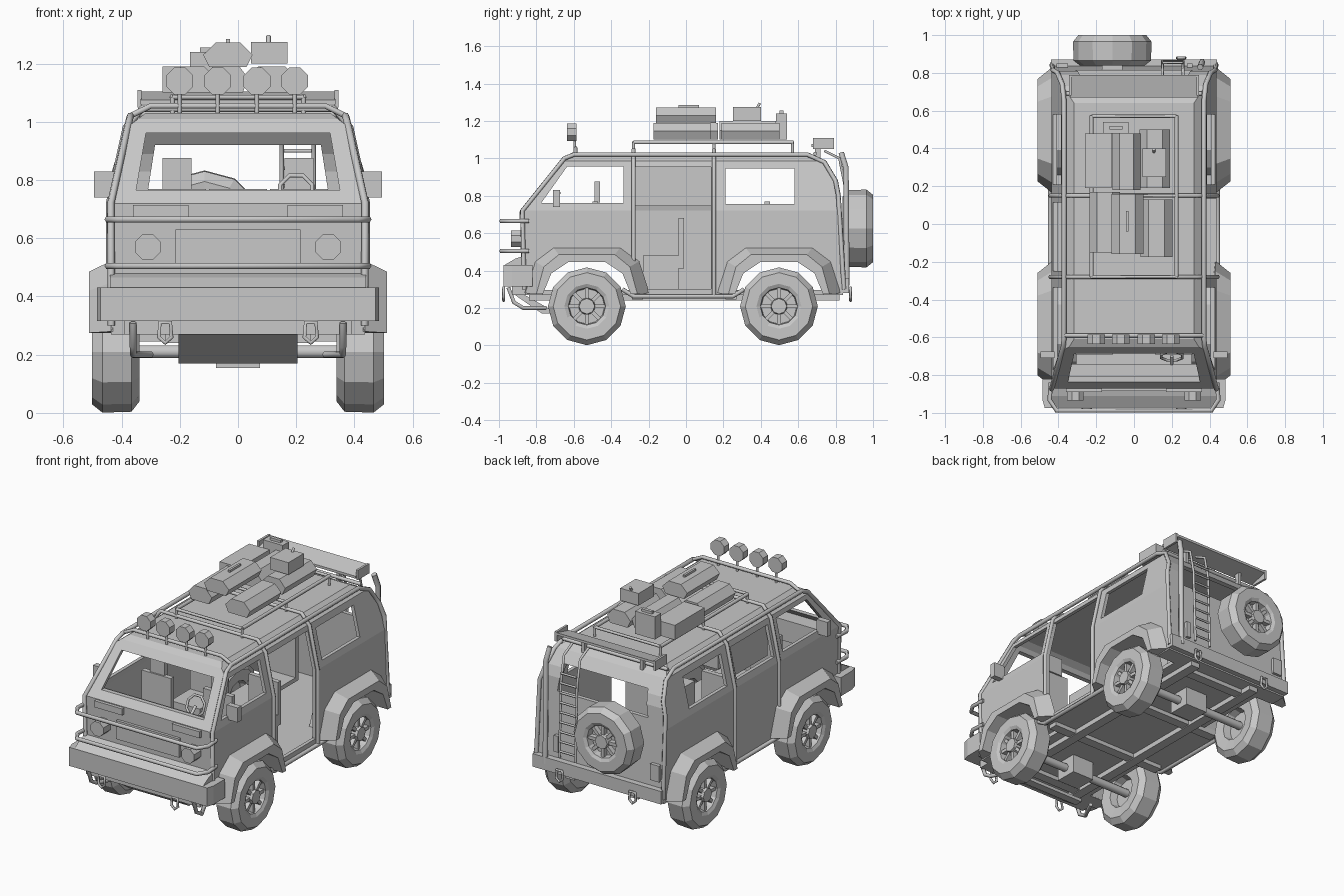
import bpy, bmesh, math
from mathutils import Matrix

if "Cube" in bpy.data.objects:
    bpy.data.objects.remove(bpy.data.objects["Cube"])

mat = bpy.data.materials.new("plain_grey")
mat.diffuse_color = (0.58, 0.58, 0.58, 1)
mat.use_nodes = True
mat.node_tree.nodes["Principled BSDF"].inputs["Base Color"].default_value = mat.diffuse_color


def finish(name, bm):
    bmesh.ops.recalc_face_normals(bm, faces=bm.faces)
    me = bpy.data.meshes.new(name)
    bm.to_mesh(me)
    bm.free()
    me.materials.append(mat)
    ob = bpy.data.objects.new(name, me)
    bpy.context.collection.objects.link(ob)
    return ob


def prism(name, pts, axis, a, b):
    """Extrude a polygon along an axis: x takes (y,z), y takes (x,z), z takes (x,y)."""
    put = {"x": lambda p, t: (t, p[0], p[1]), "y": lambda p, t: (p[0], t, p[1]),
           "z": lambda p, t: (p[0], p[1], t)}[axis]
    bm = bmesh.new()
    lo = [bm.verts.new(put(p, a)) for p in pts]
    hi = [bm.verts.new(put(p, b)) for p in pts]
    bm.faces.new(lo)
    bm.faces.new(hi)
    for i in range(len(pts)):
        j = (i + 1) % len(pts)
        bm.faces.new((lo[i], lo[j], hi[j], hi[i]))
    return finish(name, bm)


def box(name, x0, x1, y0, y1, z0, z1):
    return prism(name, [(x0, y0), (x1, y0), (x1, y1), (x0, y1)], "z", z0, z1)


def ngon(cx, cy, r, n, turn=.5):
    return [(cx + r * math.cos(2 * math.pi * (i + turn) / n),
             cy + r * math.sin(2 * math.pi * (i + turn) / n)) for i in range(n)]


def tube(name, pts, r=.011, cyclic=False):
    cu = bpy.data.curves.new(name, "CURVE")
    cu.dimensions = "3D"
    cu.bevel_depth = r
    cu.bevel_resolution = 1
    cu.use_fill_caps = True
    sp = cu.splines.new("POLY")
    sp.points.add(len(pts) - 1)
    for q, p in zip(sp.points, pts):
        q.co = (*p, 1)
    sp.use_cyclic_u = cyclic
    cu.materials.append(mat)
    ob = bpy.data.objects.new(name, cu)
    bpy.context.collection.objects.link(ob)
    return ob


def shell(name, profile, half):
    """Side profile made solid, leaning inward above the belt and again at the roof edge."""
    ob = prism(name, profile, "x", -half, half)
    bm = bmesh.new()
    bm.from_mesh(ob.data)
    for z in (.72, .985):
        bmesh.ops.bisect_plane(bm, geom=bm.verts[:] + bm.edges[:] + bm.faces[:],
                               plane_co=(0, 0, z), plane_no=(0, 0, 1))
    for v in bm.verts:
        z = v.co.z
        w = half - max(0, min(z, .985) - .72) * .23 - max(0, z - .985) * 1.3
        v.co.x = math.copysign(w, v.co.x)
    bm.to_mesh(ob.data)
    bm.free()
    return ob


def wheel(name, M):
    """Twelve-sided tyre round local x (outside is +x), with recessed rim, hub and spokes."""
    prof = [(-.03, .09), (-.075, .1), (-.082, .17), (-.055, .205), (.045, .208), (.08, .18),
            (.08, .12), (.07, .1), (.03, .095)]
    bm = bmesh.new()
    n, rings = 12, []
    for x, r in prof:
        rings.append([bm.verts.new((x, *p)) for p in ngon(0, 0, r, n, 0)])
    for a, b in zip(rings, rings[1:]):
        for i in range(n):
            bm.faces.new((a[i], a[(i + 1) % n], b[(i + 1) % n], b[i]))
    bm.faces.new(rings[0])
    bm.faces.new(rings[-1])
    for k in range(8):
        R = Matrix.Rotation(k * math.pi / 4, 4, "X")
        bmesh.ops.create_cube(bm, size=1, matrix=R @ Matrix.Translation((.045, 0, .06))
                              @ Matrix.Diagonal((.03, .02, .08, 1)))
    bmesh.ops.create_cone(bm, segments=8, radius1=.048, radius2=.042, depth=.05, cap_ends=True,
                          matrix=Matrix.Translation((.05, 0, 0)) @ Matrix.Rotation(math.pi / 2, 4, "Y"))
    ob = finish(name, bm)
    ob.data.transform(M)
    return ob


# Hollow body with cut openings
body = shell("body", [(-.86, .27), (-.87, .72), (-.65, 1.01), (-.61, 1.03), (.64, 1.03),
                      (.73, .985), (.79, .9), (.81, .84), (.84, .27)], .437)
cuts = [shell("cut", [(-.835, .295), (-.845, .715), (-.64, .985), (-.6, 1.008), (.63, 1.008),
                      (.71, .968), (.765, .89), (.785, .83), (.815, .295)], .415)]
half = [(.24, .2), (.235, .29), (.19, .385), (.10, .445)]
full = lambda h: h + [(-y, z) for y, z in reversed(h)]
WY = (-.53, .497)
for s in (-1, 1):
    for cy in WY:
        cuts.append(prism("cut", [(cy + y, z) for y, z in full(half)], "x", *sorted((s * .31, s * .6))))
    a, b = sorted((s * .25, s * .6))
    cuts.append(prism("cut", [(-.775, .76), (-.335, .76), (-.335, .957), (-.635, .957)], "x", a, b))
    cuts.append(prism("cut", [(.21, .757), (.58, .757), (.58, .945), (.21, .945)], "x", a, b))
cuts.append(prism("cut", [(-.35, .765), (.35, .765), (.316, .962), (-.316, .962)], "y", -1, -.55))
cuts.append(prism("cut", [(-.31, .76), (.31, .76), (.285, .92), (-.285, .92)], "y", .6, 1))
cuts.append(box("cut", .25, .6, -.27, .135, .302, .955))
cuts.append(box("cut", -.6, -.25, -.25, .115, .76, .95))
for c in cuts:
    m = body.modifiers.new("cut", "BOOLEAN")
    m.operation, m.solver, m.object = "DIFFERENCE", "EXACT", c
dg = bpy.context.evaluated_depsgraph_get()
new = bpy.data.meshes.new_from_object(body.evaluated_get(dg))
body.modifiers.clear()
body.data = new
for c in cuts:
    bpy.data.objects.remove(c)
box("closed_side_pane", -.368, -.36, -.27, .135, .745, .96)

# Flared fenders with wheel-well liners, and wheels
base = [(.335, .28), (.28, .45), (.18, .525)]
tip = [(.27, .275), (.23, .42), (.15, .485)]
inner = [(.235, .275), (.19, .385), (.10, .445)]
liner = [(.245, .275), (.197, .392), (.105, .453)]
for s in (-1, 1):
    for cy, tag in zip(WY, ("front", "rear")):
        bm = bmesh.new()
        rows = [[bm.verts.new((s * x, cy + y, z)) for y, z in full(h)]
                for h, x in ((base, .43), (tip, .512), (inner, .512), (inner, .305), (liner, .305), (liner, .42))]
        for a, b in zip(rows, rows[1:] + rows[:1]):
            for i in range(5):
                bm.faces.new((a[i], a[i + 1], b[i + 1], b[i]))
        for i in (0, 5):
            bm.faces.new([r[i] for r in rows])
        finish(tag + "_fender", bm)
        R = Matrix.Identity(4) if s > 0 else Matrix.Rotation(math.pi, 4, "Z")
        wheel(tag + "_wheel", Matrix.Translation((s * .421, cy, .209)) @ R)
wheel("spare_wheel", Matrix.Translation((-.115, .92, .625)) @ Matrix.Rotation(math.pi / 2, 4, "Z"))
box("spare_mount", -.17, -.06, .8, .88, .57, .68)

# External tube cage
for s in (-1, 1):
    tube("side_cage", [(s * .435, -.865, .3), (s * .437, -.875, .72), (s * .375, -.65, 1.0), (s * .37, -.6, 1.02),
                       (s * .37, .65, 1.02), (s * .38, .74, .98), (s * .405, .8, .88),
                       (s * .43, .815, .8), (s * .435, .845, .3)], .013)
    tube("sill_bar", [(s * .44, -.34, .3), (s * .443, -.28, .262), (s * .443, .25, .262), (s * .44, .31, .3)], .013)
for y in (-.28, .15):
    h = [(.442, .27), (.442, .72), (.385, .98), (.33, 1.045)]
    tube("cage_hoop", [(x, y, z) for x, z in h] + [(-x, y, z) for x, z in reversed(h)], .012)
tube("windscreen_bar", [(-.37, -.59, 1.02), (-.3, -.59, 1.055), (.3, -.59, 1.055), (.37, -.59, 1.02)])
tube("rear_roof_bar", [(-.36, .69, 1.025), (.36, .69, 1.025)])

# Roof rack
for s in (-1, 1):
    tube("rack_rail", [(s * .225, -.28, 1.085), (s * .225, .575, 1.085)])
    for y in (-.28, .15, .57):
        tube("rack_post", [(s * .225, y, 1.02), (s * .225, y, 1.085)], .009)
for y in (-.28, .15, .57):
    tube("rack_crossbar", [(-.225, y, 1.085), (.225, y, 1.085)], .009)


# Luggage: bed rolls, cases and cans
def roll(name, x, z, w, h, y0, y1):
    prism(name, [(x - w, z), (x - w * .75, z - h), (x + w * .75, z - h), (x + w, z),
                 (x + w * .5, z + h), (x - w * .5, z + h)], "y", y0, y1)


roll("left_front_roll", -.155, 1.145, .08, .045, -.15, .17)
roll("right_front_roll", .12, 1.145, .085, .045, -.175, .13)
roll("top_roll", -.035, 1.23, .085, .042, -.16, .16)
box("roll_handle", -.042, -.028, -.04, .07, 1.272, 1.285)
box("left_case", -.26, -.12, .19, .48, 1.1, 1.19)
roll("rear_roll", -.04, 1.15, .075, .05, .18, .48)
roll("right_rear_roll", .11, 1.145, .08, .045, .19, .5)
box("tool_case", .045, .17, .25, .4, 1.2, 1.275)
tube("case_latch", [(.105, .38, 1.27), (.105, .395, 1.295)], .008)
box("fuel_can", -.165, -.03, .48, .54, 1.1, 1.24)
box("fuel_can_handle", -.13, -.06, .5, .52, 1.24, 1.255)

# Roof lamps
for x in (-.2, -.07, .065, .195):
    prism("roof_lamp", ngon(x, 1.14, .05, 8), "y", -.635, -.585)
    tube("lamp_stalk", [(x, -.595, 1.03), (x, -.595, 1.1)], .008)

# Nose: grille, lights, bars, bumper, mirrors
box("grille", -.215, .215, -.885, -.86, .515, .63)
for s in (-1, 1):
    prism("headlight", ngon(s * .31, .57, .047, 8), "y", -.935, -.86)
    a, b = sorted((s * .17, s * .36))
    box("indicator", a, b, -.89, -.86, .675, .715)
    a, b = sorted((s * .42, s * .495))
    box("mirror", a, b, -.71, -.675, .74, .83)
    tube("skid_tube", [(s * .36, -.95, .31), (s * .36, -.92, .23), (s * .36, -.87, .2), (s * .3, -.75, .2)], .012)
    for y, n in ((-.975, "front"), (.88, "rear")):
        tube(n + "_shackle", [(s * .25 + u, y, w) for u, w in
                              ((-.018, .31), (-.022, .26), (0, .24), (.022, .26), (.018, .31))], .008, True)
for z in (.665, .505):
    tube("bull_bar", [(-.44, -.84, z), (-.447, -.93, z), (-.41, -.988, z),
                      (.41, -.988, z), (.447, -.93, z), (.44, -.84, z)], .012)
prism("front_bumper", [(-.485, -.82), (-.485, -.93), (-.472, -.975), (.472, -.975), (.485, -.93), (.485, -.82),
                       (.43, -.82), (.43, -.88), (-.43, -.88), (-.43, -.82)], "z", .315, .43)
prism("bumper_step", [(-.97, .43), (-.86, .43), (-.86, .48), (-.91, .465)], "x", -.44, .44)
box("bumper_bracket", -.39, .39, -.93, -.84, .27, .32)
prism("skid_plate", [(-.93, .28), (-.77, .17), (-.72, .17), (-.72, .19), (-.9, .29)], "x", -.205, .205)

# Tail: bumper, spoiler, ladder, exhaust stack
box("rear_bumper", -.44, .44, .82, .872, .28, .36)
prism("spoiler", [(.67, 1.06), (.79, 1.09), (.79, 1.105), (.67, 1.075)], "x", -.335, .335)
for s in (-1, 1):
    box("spoiler_end", s * .338 - .007, s * .338 + .007, .68, .79, 1.05, 1.11)
    box("spoiler_leg", s * .2 - .01, s * .2 + .01, .69, .72, .99, 1.08)
    tube("ladder_rail", [(.205 + s * .055, .865, .38), (.205 + s * .055, .85, .85),
                         (.205 + s * .055, .82, 1.0), (.205 + s * .055, .74, 1.04)], .008)
for i in range(9):
    z = .42 + i * .06
    y = .865 - .02 * (z - .38)
    tube("ladder_rung", [(.15, y, z), (.26, y, z)], .007)
tube("exhaust_stack", [(.36, .86, .32), (.36, .855, .95), (.35, .83, 1.03)], .017)
box("left_tail_light", -.41, -.35, .82, .85, .4, .5)
box("right_tail_light", .28, .31, .82, .85, .4, .5)

# Cabin: seats, dashboard, steering wheel
for x, y in ((-.21, -.5), (.21, -.5), (-.2, -.04), (.2, -.04), (0, .42)):
    mid = y == -.04
    box("seat_base", x - .1, x + .1, y - .19, y, .29 if mid else .455, .48)
    box("seat_back", x - .1, x + .1, y, y + .03, .41 if mid else .455, .68 if mid else .77)
for s in (-1, 1):
    box("headrest", s * .21 - .05, s * .21 + .05, -.49, -.46, .765, .875)
box("dashboard", -.4, .4, -.85, -.74, .6, .73)
tube("steering_wheel", [(.2 + u, -.7 + v * .4, .76 + v) for u, v in ngon(0, 0, .06, 8)], .008, True)
tube("steering_column", [(.2, -.78, .69), (.2, -.7, .76)], .01)

# Chassis, axles and differentials
for s in (-1, 1):
    box("chassis_rail", s * .22 - .03, s * .22 + .03, -.84, .82, .24, .28)
for y in (-.75, -.26, .24, .72):
    w = .4 if abs(y) < .3 else .25
    box("cross_member", -w, w, y - .03, y + .03, .245, .28)
for y in WY:
    tube("axle", [(-.4, y, .21), (.4, y, .21)], .025)
    box("differential", -.075, .075, y - .07, y + .07, .155, .28)
